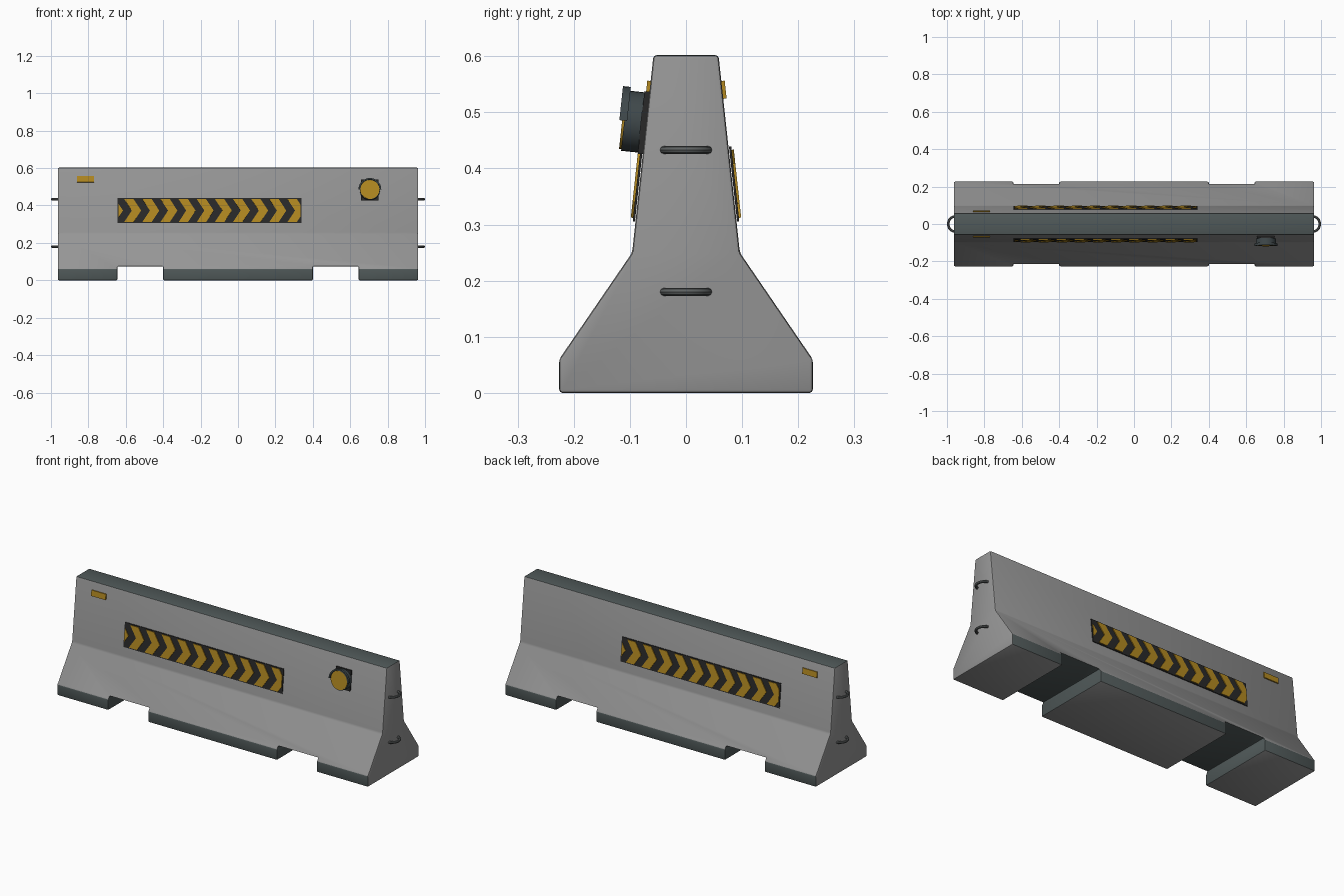
import bpy
import bmesh
from math import pi, sin, cos, atan2
from mathutils import Matrix, Vector

if "Cube" in bpy.data.objects:
    bpy.data.objects.remove(bpy.data.objects["Cube"])


def material(name, r, g, b):
    m = bpy.data.materials.new(name)
    m.use_nodes = True
    m.diffuse_color = (r, g, b, 1)
    m.node_tree.nodes["Principled BSDF"].inputs["Base Color"].default_value = (r, g, b, 1)
    return m


CONCRETE = material("grey concrete", 0.30, 0.30, 0.30)
DARK = material("dark concrete", 0.08, 0.10, 0.10)
YELLOW = material("safety yellow", 0.45, 0.25, 0.015)
BLACK = material("sign black", 0.022, 0.022, 0.022)
GUNMETAL = material("lamp gunmetal", 0.05, 0.065, 0.07)
STEEL = material("loop steel", 0.11, 0.12, 0.12)


def make_object(name, bm, *mats):
    mesh = bpy.data.meshes.new(name)
    bm.to_mesh(mesh)
    bm.free()
    ob = bpy.data.objects.new(name, mesh)
    bpy.context.collection.objects.link(ob)
    for m in mats:
        mesh.materials.append(m)
    return ob


def activate(ob):
    bpy.ops.object.select_all(action='DESELECT')
    ob.select_set(True)
    bpy.context.view_layer.objects.active = ob


def smooth(ob):
    activate(ob)
    bpy.ops.object.shade_smooth_by_angle(angle=0.6)


# Barrier body: one profile pulled along x
LENGTH = 0.963
KNEE_Y, KNEE_Z, TOP_Y, TOP_Z = 0.096, 0.25, 0.058, 0.602
half = [(0.226, 0), (0.226, 0.06), (KNEE_Y, KNEE_Z), (TOP_Y, TOP_Z)]
profile = half + [(-y, z) for y, z in reversed(half)]

bm = bmesh.new()
end = bm.faces.new([bm.verts.new((-LENGTH, y, z)) for y, z in profile])
pulled = bmesh.ops.extrude_face_region(bm, geom=[end], use_keep_orig=True)["geom"]
bmesh.ops.translate(bm, vec=(2 * LENGTH, 0, 0),
                    verts=[v for v in pulled if isinstance(v, bmesh.types.BMVert)])
bmesh.ops.recalc_face_normals(bm, faces=bm.faces)
body = make_object("barrier_body", bm, CONCRETE, DARK)

# Forklift slots cut through the foot
for side, label in ((1, "left"), (-1, "right")):
    bm = bmesh.new()
    bmesh.ops.create_cube(bm, size=1, matrix=Matrix.LocRotScale(
        Vector((side * 0.5225, 0, 0)), None, Vector((0.245, 0.6, 0.15))))
    cutter = make_object(label + "_slot_cutter", bm)
    cut = body.modifiers.new("slot", 'BOOLEAN')
    cut.object = cutter
    cut.solver = 'EXACT'
    activate(body)
    bpy.ops.object.modifier_apply(modifier=cut.name)
    bpy.data.objects.remove(cutter)

# Dark top, foot band and slot insides
for f in body.data.polygons:
    n, c = f.normal, f.center
    foot_band = abs(n.y) > 0.99 and c.z < 0.07
    slot_wall = abs(n.x) > 0.9 and abs(c.x) < 0.9
    slot_roof = n.z < -0.9 and c.z > 0.03
    f.material_index = int(n.z > 0.9 or foot_band or slot_wall or slot_roof)

bevel = body.modifiers.new("soft edges", 'BEVEL')
bevel.width = 0.006
bevel.segments = 2
bevel.limit_method = 'ANGLE'
bevel.angle_limit = 0.4
activate(body)
bpy.ops.object.modifier_apply(modifier=bevel.name)
smooth(body)


# Local frame on the upper wall: u along it, v up it, w out of it
LEAN = atan2(KNEE_Y - TOP_Y, TOP_Z - KNEE_Z)


def wall_frame(back, x, z):
    y = KNEE_Y - (z - KNEE_Z) * (KNEE_Y - TOP_Y) / (TOP_Z - KNEE_Z)
    turn = Matrix.Rotation(pi if back else 0, 4, 'Z')
    place = Matrix.Translation((x, y if back else -y, z))
    return place @ turn @ Matrix.Rotation(pi / 2 - LEAN, 4, 'X')


def plate(name, polys, w0, w1, frame, mat, clip=None):
    """Flat shapes (counter-clockwise) at height w0, thickened out to w1."""
    bm = bmesh.new()
    for poly in polys:
        bm.faces.new([bm.verts.new((u, v, w0)) for u, v in poly])
    bmesh.ops.remove_doubles(bm, verts=bm.verts, dist=1e-5)
    if clip:
        for s in (1, -1):
            bmesh.ops.bisect_plane(bm, geom=bm.verts[:] + bm.edges[:] + bm.faces[:],
                                   plane_co=(s * clip, 0, 0), plane_no=(s, 0, 0),
                                   clear_outer=True)
    ob = make_object(name, bm, mat)
    ob.matrix_world = frame
    solid = ob.modifiers.new("thickness", 'SOLIDIFY')
    solid.thickness = w1 - w0
    solid.offset = 1
    activate(ob)
    bpy.ops.object.modifier_apply(modifier=solid.name)
    return ob


def rect(u, v):
    return [(-u, -v), (u, -v), (u, v), (-u, v)]


def disc(r, n=32):
    return [(r * cos(2 * pi * i / n), r * sin(2 * pi * i / n)) for i in range(n)]


# Chevron stripes, split along the middle into two slanted quads each
PITCH, STRIPE, SLANT, RISE = 0.097, 0.05, 0.04, 0.061
stripes = []
for k in range(12):
    t = -0.463 + k * PITCH
    stripes.append([(t - SLANT - STRIPE, -RISE), (t - SLANT, -RISE), (t, 0), (t - STRIPE, 0)])
    stripes.append([(t - STRIPE, 0), (t, 0), (t - SLANT, RISE), (t - SLANT - STRIPE, RISE)])

# Sign panel and reflector on both walls
for back, label in ((False, "front"), (True, "back")):
    frame = wall_frame(back, -0.152, 0.372)
    plate(label + "_sign_panel", [rect(0.492, 0.067)], 0.001, 0.005, frame, BLACK)
    plate(label + "_sign_chevrons", stripes, 0.005, 0.009, frame, YELLOW, clip=0.487)
    plate(label + "_reflector", [rect(0.045, 0.016)], 0, 0.006,
          wall_frame(back, -0.815, 0.54), YELLOW)

# Warning lamp on the front wall
frame = wall_frame(False, 0.705, 0.481)
plate("lamp_base", [rect(0.047, 0.056)], 0, 0.009, frame, BLACK)
smooth(plate("lamp_drum", [disc(0.054)], 0.009, 0.039, frame, GUNMETAL))
smooth(plate("lamp_lens", [disc(0.051)], 0.039, 0.043, frame, YELLOW))
arc = [(cos(pi * i / 16), sin(pi * i / 16)) for i in range(17)]
hood = [[(0.053 * a, 0.053 * b), (0.061 * a, 0.061 * b), (0.061 * c, 0.061 * d), (0.053 * c, 0.053 * d)]
        for (a, b), (c, d) in zip(arc, arc[1:])]
smooth(plate("lamp_hood", hood, 0.034, 0.048, frame, GUNMETAL))

# Steel coupling loops on both ends
for side, label in ((1, "left"), (-1, "right")):
    for z, level in ((0.433, "upper"), (0.18, "lower")):
        name = label + "_" + level + "_loop"
        curve = bpy.data.curves.new(name, 'CURVE')
        curve.dimensions = '3D'
        curve.bevel_depth = 0.007
        curve.bevel_resolution = 2
        spline = curve.splines.new('POLY')
        spline.points.add(16)
        for i, p in enumerate(spline.points):
            a = pi * (i / 16 - 0.5)
            p.co = (side * (0.957 + 0.036 * cos(a)), 0.04 * sin(a), z, 1)
        curve.materials.append(STEEL)
        loop = bpy.data.objects.new(name, curve)
        bpy.context.collection.objects.link(loop)
        activate(loop)
        bpy.ops.object.convert(target='MESH')
        smooth(bpy.context.object)
